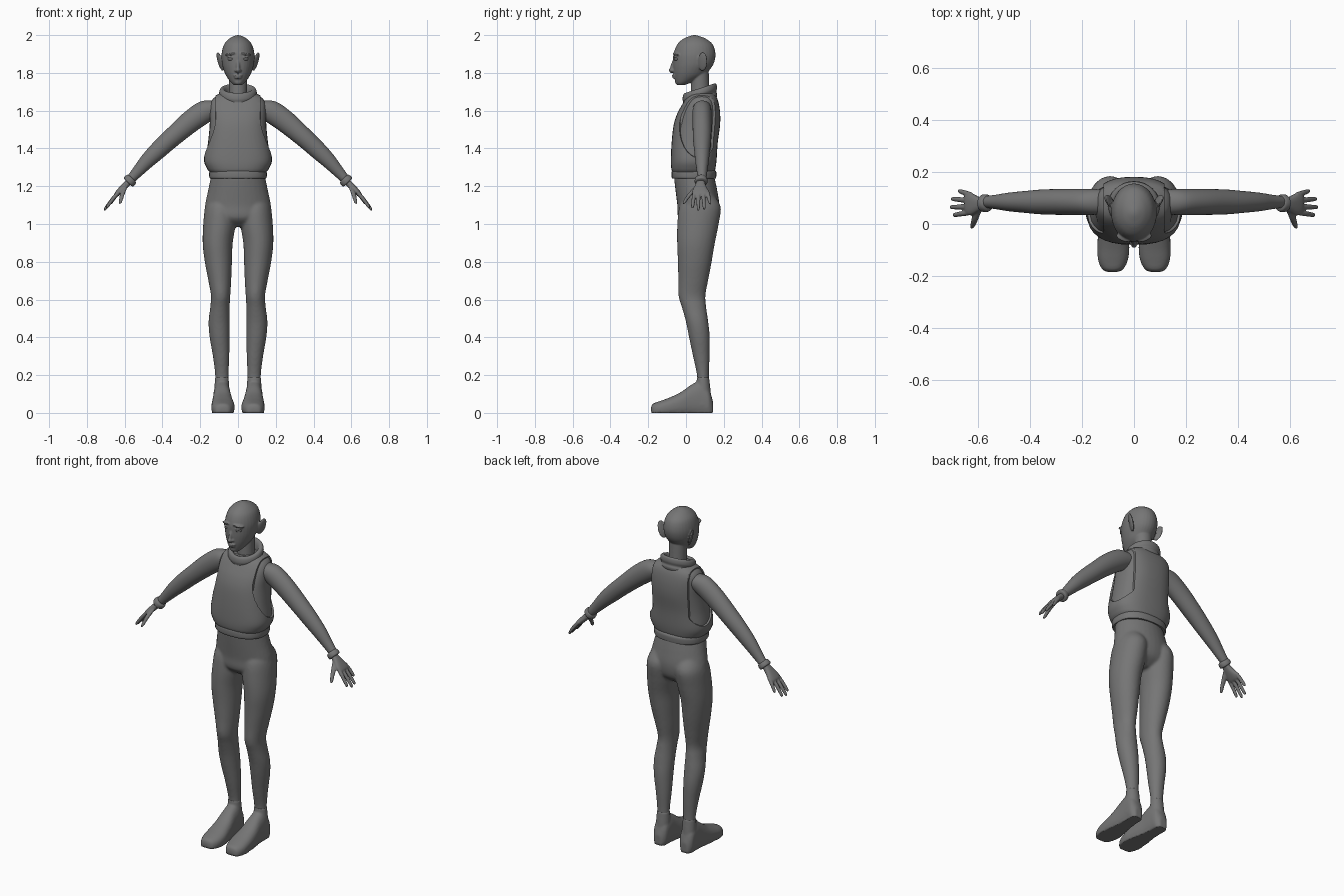
import bpy
import bmesh
from math import sin, cos, pi, radians, copysign
from mathutils import Vector, Matrix, Euler

default_cube = bpy.data.objects.get("Cube")
if default_cube:
    bpy.data.objects.remove(default_cube, do_unlink=True)

GREY = (0.18, 0.18, 0.18, 1)
grey = bpy.data.materials.new("plain grey")
grey.use_nodes = True
grey.diffuse_color = GREY
grey.node_tree.nodes["Principled BSDF"].inputs["Base Color"].default_value = GREY

X, Y, Z = Vector((1, 0, 0)), Vector((0, 1, 0)), Vector((0, 0, 1))


def smooth_rows(rows, steps):
    """Catmull-Rom interpolation through the rows."""
    rows = [Vector(r) for r in rows]
    result = []
    for i in range(len(rows) - 1):
        before, start, end = rows[max(i - 1, 0)], rows[i], rows[i + 1]
        after = rows[min(i + 2, len(rows) - 1)]
        for s in range(steps):
            t = s / steps
            result.append(start + 0.5 * t * (
                (end - before)
                + t * (2 * before - 5 * start + 4 * end - after)
                + t * t * (3 * start - before - 3 * end + after)))
    return result + [rows[-1]]


def loft(bm, rows, u, v, power=2, sides=32, steps=5):
    """Skin through rows of (x, y, z, half size on u, half size on v)."""
    rings = []
    for row in smooth_rows(rows, steps):
        centre = Vector(row[:3])
        ring = []
        for k in range(sides):
            c, s = cos(2 * pi * k / sides), sin(2 * pi * k / sides)
            a = copysign(abs(c) ** (2 / power), c) * row[3]
            b = copysign(abs(s) ** (2 / power), s) * row[4]
            ring.append(bm.verts.new(centre + u * a + v * b))
        rings.append(ring)
    for low, high in zip(rings, rings[1:]):
        for k in range(sides):
            n = (k + 1) % sides
            bm.faces.new((low[k], low[n], high[n], high[k]))
    bm.faces.new(rings[0])
    bm.faces.new(rings[-1])


def column(bm, rows, power=2):
    """Upright loft through rows of (z, left, right, front, back)."""
    loft(bm, [((l + r) / 2, (f + b) / 2, z, (r - l) / 2, (b - f) / 2)
              for z, l, r, f, b in rows], X, Y, power)


def centred(rows, inset=0):
    """Rows of (z, half width, front, back) turned into column rows."""
    return [(z, inset - w, w - inset, f + inset, b - inset) for z, w, f, b in rows]


def ball(bm, place, size, turn=(0, 0, 0)):
    matrix = Matrix.LocRotScale(Vector(place), Euler([radians(t) for t in turn]), Vector(size))
    bmesh.ops.create_icosphere(bm, subdivisions=4, radius=1, matrix=matrix)


def finish(bm, name, mirror=False, voxel=0, relax=0, cutter=None):
    bmesh.ops.recalc_face_normals(bm, faces=bm.faces)
    mesh = bpy.data.meshes.new(name)
    bm.to_mesh(mesh)
    bm.free()
    mesh.materials.append(grey)
    obj = bpy.data.objects.new(name, mesh)
    bpy.context.scene.collection.objects.link(obj)
    bpy.ops.object.select_all(action="DESELECT")
    bpy.context.view_layer.objects.active = obj
    obj.select_set(True)
    if mirror:
        obj.modifiers.new("mirror", "MIRROR").use_mirror_merge = False
    if voxel:
        remesh = obj.modifiers.new("blend", "REMESH")
        remesh.mode = "VOXEL"
        remesh.voxel_size = voxel
        remesh.use_smooth_shade = True
    if relax:
        soften = obj.modifiers.new("soften", "SMOOTH")
        soften.iterations = relax
    if cutter:
        cut = obj.modifiers.new("cut", "BOOLEAN")
        cut.operation = "DIFFERENCE"
        cut.solver = "EXACT"
        cut.object = cutter
    for modifier in list(obj.modifiers):
        bpy.ops.object.modifier_apply(modifier=modifier.name)
    bpy.ops.object.shade_smooth_by_angle(angle=radians(40))
    return obj


# Head with jaw, neck, nose, lips, brows and ears
bm = bmesh.new()
column(bm, centred([
    (1.735, .02, -.045, -.01), (1.75, .038, -.055, .03), (1.78, .06, -.063, .09),
    (1.81, .074, -.067, .12), (1.85, .085, -.069, .147), (1.9, .087, -.066, .156),
    (1.95, .074, -.047, .142), (1.98, .048, -.015, .107), (1.995, .022, .02, .07),
    (2, .004, .04, .05)]))
column(bm, centred([(1.6, .055, .02, .14), (1.7, .048, .025, .125), (1.82, .05, .03, .12)]))
ball(bm, (0, -.07, 1.835), (.01, .012, .04), (-14, 0, 0))
ball(bm, (0, -.079, 1.815), (.012, .013, .011))
ball(bm, (0, -.063, 1.787), (.024, .012, .006))
ball(bm, (0, -.061, 1.775), (.02, .012, .006))
ball(bm, (0, -.042, 1.752), (.022, .016, .016))
for side in (1, -1):
    ball(bm, (side * .01, -.07, 1.812), (.009, .011, .008))
    ball(bm, (side * .04, -.053, 1.9), (.032, .014, .007), (0, side * 8, side * 22))
    ball(bm, (side * .038, -.052, 1.883), (.02, .013, .005), (0, 0, side * 22))
    ball(bm, (side * .094, .088, 1.86), (.009, .027, .052), (-10, side * 14, side * -25))
finish(bm, "head", voxel=.0045, relax=2)

# Eyes
bm = bmesh.new()
ball(bm, (.038, -.049, 1.873), (.017, .014, .009), (0, 0, 22))
finish(bm, "eyes", mirror=True)

# Torso: shirt under a sleeveless vest with large armholes
TORSO = [
    (1.275, .15, -.072, .15), (1.295, .165, -.078, .156), (1.34, .18, -.08, .162),
    (1.43, .169, -.076, .168), (1.52, .16, -.066, .18), (1.58, .16, -.048, .181),
    (1.63, .158, -.022, .175), (1.665, .14, 0, .165), (1.69, .1, .02, .15)]
bm = bmesh.new()
column(bm, centred(TORSO, .01), 2.5)
finish(bm, "shirt_body")

bm = bmesh.new()
for side in (1, -1):
    loft(bm, [(side * x, .075, 1.54, depth, height) for x, depth, height in
              ((.118, .095, .15), (.135, .115, .18), (.3, .14, .22))], Y, Z)
armholes = finish(bm, "armhole_cutter")
armholes.hide_render = True
bm = bmesh.new()
column(bm, centred(TORSO), 2.5)
finish(bm, "vest", cutter=armholes)
bpy.data.objects.remove(armholes, do_unlink=True)

# Vest hem band
bm = bmesh.new()
column(bm, centred([(1.24, .148, -.072, .158), (1.25, .152, -.076, .16),
                    (1.275, .152, -.076, .16), (1.287, .146, -.07, .15)]), 2.4)
finish(bm, "vest_hem")

# Rolled collar, higher at the back
bm = bmesh.new()
tilt = Vector((0, cos(radians(18)), sin(radians(18))))
loft(bm, [(0, .073, z, w, d) for z, w, d in (
    (1.63, .07, .07), (1.635, .095, .09), (1.655, .102, .097), (1.672, .094, .092),
    (1.69, .1, .096), (1.712, .095, .092), (1.718, .08, .08), (1.7, .066, .068),
    (1.65, .06, .06))], X, tilt, steps=4)
finish(bm, "collar")

# Sleeves
bm = bmesh.new()
across = Vector((.64, 0, .77))
loft(bm, [(x, .085, z, depth, thick) for x, z, depth, thick in (
    (.09, 1.62, .03, .03), (.115, 1.615, .045, .05), (.17, 1.598, .05, .06),
    (.254, 1.54, .05, .058), (.35, 1.457, .048, .051), (.42, 1.393, .042, .047),
    (.48, 1.335, .036, .04), (.53, 1.28, .028, .031), (.575, 1.23, .022, .023))],
    Y, across)
finish(bm, "sleeves", mirror=True)

# Sleeve cuffs
along, across = Vector((.7, 0, -.72)), Vector((.72, 0, .7))
wrist = Vector((.562, .08, 1.24))
bm = bmesh.new()
loft(bm, [(*(wrist + along * t), r, r) for t, r in (
    (-.004, .02), (0, .03), (.012, .034), (.026, .033), (.03, .022))], Y, across)
finish(bm, "cuffs", mirror=True)

# Hands: palm, four fingers and a thumb blended together
bm = bmesh.new()
loft(bm, [(*(wrist + along * t + Y * shift), wide, thick) for t, shift, wide, thick in (
    (.01, 0, .018, .016), (.05, -.004, .028, .017), (.09, -.004, .042, .016),
    (.115, -.002, .042, .013), (.125, 0, .036, .006))], Y, across, 2.5)
for root, tip, reach in ((.112, .128, .175), (.09, .097, .215),
                         (.066, .065, .222), (.045, .034, .205)):
    rows = []
    for t, r in ((0, .01), (.4, .0105), (.8, .009), (.95, .007), (1, .002)):
        spot = wrist + along * (.09 + (reach - .09) * t) - across * .012 * t * t
        rows.append((spot.x, root + (tip - root) * t, spot.z, r, r))
    loft(bm, rows, Y, across, sides=12)
loft(bm, [(.595, .06, 1.2, .012, .012), (.61, .028, 1.165, .014, .013),
          (.618, .004, 1.135, .011, .011), (.624, -.01, 1.112, .008, .008),
          (.626, -.014, 1.106, .002, .002)], Y, X, sides=12)
finish(bm, "hands", mirror=True, voxel=.004, relax=2)

# Trousers: hips and legs blended together
bm = bmesh.new()
column(bm, centred([(1.25, .144, -.064, .15), (1.18, .158, -.056, .165),
                    (1.1, .174, -.046, .176), (1.03, .172, -.04, .162),
                    (.985, .1, .01, .11)]))
for side in (1, -1):
    column(bm, [(z, *sorted((side * inner, side * outer)), front, back)
                for z, inner, outer, front, back in (
        (1.15, .02, .15, 0, .15), (1.09, .008, .174, -.035, .184),
        (1, .012, .184, -.046, .173), (.9, .028, .187, -.047, .153),
        (.8, .032, .176, -.043, .136), (.7, .036, .157, -.041, .117),
        (.62, .041, .143, -.04, .103), (.56, .044, .147, -.022, .107),
        (.48, .044, .156, 0, .118), (.4, .045, .15, .016, .126),
        (.3, .046, .133, .037, .125), (.2, .05, .121, .058, .121),
        (.13, .05, .122, .06, .123))])
finish(bm, "trousers", voxel=.008, relax=4)

# Shoes with flat soles
bm = bmesh.new()
loft(bm, [((l + r) / 2, y, (top - .02) / 2, (r - l) / 2, (top + .02) / 2)
          for y, l, r, top in (
    (-.185, .065, .1, .03), (-.175, .042, .122, .048), (-.14, .024, .138, .062),
    (-.09, .018, .141, .08), (-.03, .026, .138, .108), (.03, .036, .132, .15),
    (.08, .04, .13, .17), (.12, .045, .127, .13), (.143, .065, .108, .06))],
    X, Z, 2.4)
column(bm, [(z, l, r, f, b) for z, l, r, f, b in (
    (.04, .042, .13, .03, .138), (.12, .045, .126, .05, .13), (.19, .05, .121, .058, .122))])
for vert in bm.verts:
    vert.co.z = max(vert.co.z, 0)
shoes = finish(bm, "shoes", mirror=True, voxel=.006, relax=3)
for vert in shoes.data.vertices:
    if vert.co.z < .008:
        vert.co.z = 0
